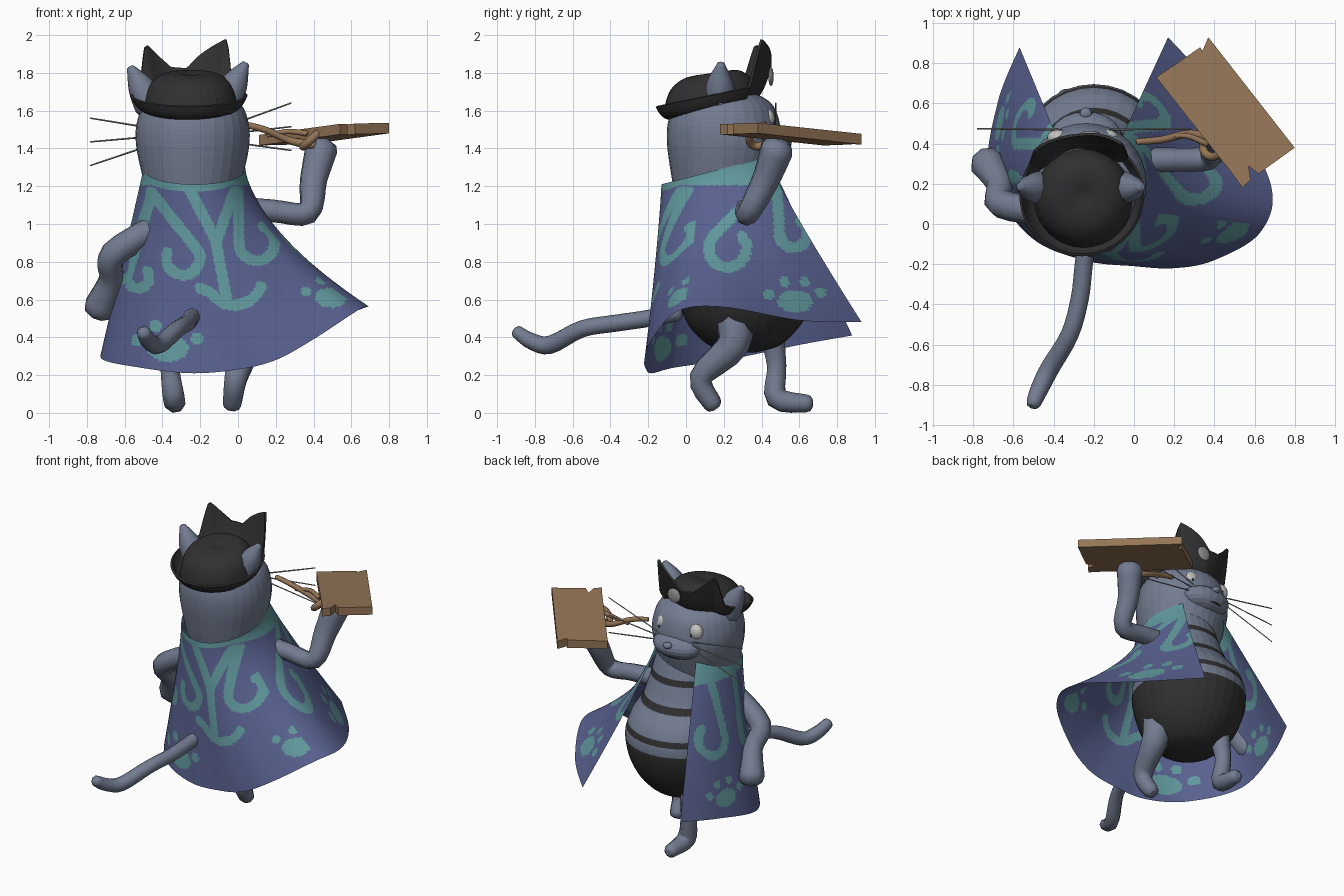
import bpy, bmesh, math
from mathutils import Vector

if "Cube" in bpy.data.objects:
    bpy.data.objects.remove(bpy.data.objects["Cube"], do_unlink=True)


def material(name, *rgb):
    m = bpy.data.materials.new(name)
    m.use_nodes = True
    m.diffuse_color = (*rgb, 1)
    m.node_tree.nodes["Principled BSDF"].inputs["Base Color"].default_value = (*rgb, 1)
    return m


FUR = material("blue_grey_fur", .17, .2, .28)
BLACK = material("charcoal", .03, .03, .03)
BLUE = material("cape_blue", .1, .12, .28)
TEAL = material("cape_teal", .12, .32, .34)
WOOD = material("wood", .3, .18, .095)
WHITE = material("eye_white", .55, .55, .52)
GREY = material("whisker_grey", .3, .3, .31)
parts = []


def finish(name, bm, mats, rule=None):
    """Turn a bmesh into an object, colouring faces by an optional rule."""
    if rule:
        for f in bm.faces:
            f.material_index = rule(f.calc_center_median())
    me = bpy.data.meshes.new(name)
    bm.to_mesh(me)
    bm.free()
    for m in mats:
        me.materials.append(m)
    ob = bpy.data.objects.new(name, me)
    bpy.context.collection.objects.link(ob)
    parts.append(ob)
    return ob


def spline(pts, steps):
    """Smooth path through points of any dimension."""
    out, last = [], len(pts) - 1
    for i in range(last):
        a, b, c, d = pts[max(i - 1, 0)], pts[i], pts[i + 1], pts[min(i + 2, last)]
        for k in range(steps):
            t = k / steps
            out.append([q + .5 * t * (r - p + t * (2*p - 5*q + 4*r - s + t * (3*(q - r) + s - p)))
                        for p, q, r, s in zip(a, b, c, d)])
    return out + [list(pts[last])]


def skin(rows, closed, caps=False):
    bm = bmesh.new()
    grid = [[bm.verts.new(p) for p in row] for row in rows]
    n = len(rows[0])
    for r0, r1 in zip(grid, grid[1:]):
        for j in range(n if closed else n - 1):
            k = (j + 1) % n
            bm.faces.new((r0[j], r0[k], r1[k], r1[j]))
    if caps:
        bm.faces.new(grid[0])
        bm.faces.new(grid[-1])
    bmesh.ops.recalc_face_normals(bm, faces=bm.faces)
    return bm


def loft(name, cx, rings, mats, rule=None, lean=0, steps=5, n=32):
    """Round body from rings of (height, y centre, radius)."""
    rows = []
    for z, cy, r in spline(rings, steps):
        ring = [(math.cos(math.tau * k / n) * r, math.sin(math.tau * k / n) * r) for k in range(n)]
        rows.append([(cx + x, cy + y, z + lean * y) for x, y in ring])
    return finish(name, skin(rows, True, True), mats, rule)


def tube(name, pts, mat, steps=4, sides=2):
    """Tapered limb along points of (x, y, z, radius) with rounded ends."""
    path = spline(pts, steps)
    for end, nxt in ((0, 1), (-1, -2)):
        p, q = Vector(path[end][:3]), Vector(path[nxt][:3])
        r = path[end][3]
        out = (p - q).normalized()
        for reach, size in ((.4, .85), (.65, .45)):
            tip = [*(p + out * r * reach), r * size]
            path = [tip] + path if end == 0 else path + [tip]
    cu = bpy.data.curves.new(name, 'CURVE')
    cu.dimensions = '3D'
    cu.bevel_depth, cu.bevel_resolution, cu.use_fill_caps = 1, sides, True
    sp = cu.splines.new('POLY')
    sp.points.add(len(path) - 1)
    for pt, (x, y, z, r) in zip(sp.points, path):
        pt.co, pt.radius = (x, y, z, 1), r
    tmp = bpy.data.objects.new(name + "_path", cu)
    me = bpy.data.meshes.new_from_object(tmp)
    bpy.data.objects.remove(tmp)
    bm = bmesh.new()
    bm.from_mesh(me)
    bpy.data.meshes.remove(me)
    return finish(name, bm, [mat], lambda c: 0)


def ball(name, at, size, mat):
    bm = bmesh.new()
    bmesh.ops.create_uvsphere(bm, u_segments=20, v_segments=12, radius=1)
    for v in bm.verts:
        v.co = Vector(a + s * c for a, s, c in zip(at, size, v.co))
    return finish(name, bm, [mat])


# Body with dark base and belly stripes, and the head
def striped(c):
    return int(c.z < .73 or any(abs(c.z - s) < .02 for s in (.81, 1.0, 1.17)))


loft("body", -.2, [(.32, .31, .06), (.36, .31, .19), (.47, .31, .3), (.62, .32, .36), (.76, .32, .375),
                   (.88, .31, .345), (1.0, .28, .285), (1.15, .25, .25), (1.3, .23, .22)],
     [FUR, BLACK], striped, steps=12)
loft("head", -.24, [(1.16, .18, .24), (1.27, .19, .27), (1.42, .2, .3), (1.54, .2, .295), (1.64, .2, .25),
                    (1.7, .2, .14), (1.71, .2, .03)], [FUR])
ball("muzzle", (-.24, .43, 1.43), (.18, .13, .09), FUR)
ball("nose", (-.24, .55, 1.465), (.03, .03, .022), FUR)
ball("mouth", (-.25, .515, 1.38), (.06, .025, .008), BLACK)
for side, sx, drop in (("left", 1, 0), ("right", -1, .02)):
    x = -.255 + sx * .125
    ball(side + "_eye", (x, .43, 1.555), (.052, .04, .055), WHITE)
    ball(side + "_pupil", (x + .015, .467, 1.535), (.009, .004, .012), BLACK)
    for i, rise in enumerate((.125, 0, -.125)):
        root = (-.25 + sx * .13, .47, 1.47 + rise * .2, .005)
        end = (-.25 + sx * .53, .475, 1.475 + sx * .04 + rise, .004)
        tube(f"{side}_whisker_{i}", [root, end], GREY, 1, 0)
    ex = -.265 + sx * .2
    tube(side + "_ear", [(ex, .18, 1.65 - drop, .085), (ex + sx * .05, .18, 1.75 - drop, .07),
                         (ex + sx * .1, .185, 1.84 - drop, .025)], FUR)

# Limbs and tail
tube("left_arm", [(-.05, .32, 1.08, .07), (.18, .32, 1.07, .06), (.37, .33, 1.06, .062), (.4, .42, 1.23, .075),
                  (.44, .48, 1.39, .09)], FUR)
tube("right_arm", [(-.42, .06, .99, .07), (-.66, .1, .84, .072), (-.67, .2, .71, .068),
                   (-.73, .3, .56, .088)], FUR)
tube("left_leg", [(0, .25, .52, .11), (.03, .25, .36, .09), (-.01, .08, .19, .065), (-.03, .14, .05, .052)], FUR)
tube("right_leg", [(-.35, .45, .45, .075), (-.36, .48, .25, .055), (-.34, .48, .08, .062),
                   (-.33, .64, .05, .048)], FUR)
tube("tail", [(-.23, -.05, .53, .045), (-.25, -.2, .5, .045), (-.27, -.37, .475, .045), (-.32, -.55, .445, .045),
              (-.42, -.72, .36, .048), (-.47, -.82, .38, .045), (-.5, -.89, .425, .038)], FUR)

# Hat: domed crown and a brim whose front rises into two flared points
loft("hat_crown", -.25, [(1.6, .13, .25), (1.69, .13, .235), (1.75, .13, .205), (1.79, .135, .15),
                         (1.8, .14, .08), (1.79, .14, .02)], [BLACK], lean=.15)
FLAP = [(0, 0), (42, 0), (53, .25), (68, .2), (80, .15), (92, .08), (108, .09), (120, .15), (134, .23),
        (146, .02), (155, 0), (360, 0)]


def flap_height(deg):
    for (a, h), (b, k) in zip(FLAP, FLAP[1:]):
        if a <= deg <= b:
            return h + (k - h) * (deg - a) / (b - a)


brim = []
for i in range(11):
    t, row = i / 10, []
    for deg in range(0, 360, 3):
        c, s = math.cos(math.radians(deg)), math.sin(math.radians(deg))
        flap = flap_height(deg)
        r = .2 + .11 * t ** .6 + .12 * flap * t * t
        row.append((-.26 + r * c, .14 + r * s * .97, 1.6 + .05 * s + t * t * (.08 + .01 * s) + flap * t ** 1.3))
    brim.append(row)
hat_brim = finish("hat_brim", skin(brim, True), [BLACK])
hat_brim.modifiers.new("thickness", 'SOLIDIFY').thickness = .014
ball("hat_patch", (-.22, .45, 1.78), (.05, .014, .05), GREY)

# Cape pattern: curling strokes and paw prints on three panels
def hook(x, z, cx, cz, r, a, b):
    arc = [math.radians(a + (b - a) * k / 12) for k in range(13)]
    return [(x, z)] + [(cx + r * math.cos(w), cz + r * math.sin(w)) for w in arc]


def paw(x, z, r):
    toes = [(x + r * dx, z + r * dz, r * .3, r * .3) for dx, dz in ((-1.5, .4), (-.6, 1.1), (.5, 1.1), (1.4, .5))]
    return [(x, z, r, r * .62)] + toes


STROKES = {
    "back": [hook(-.46, 1.17, -.29, .82, .09, 20, -200), hook(-.2, .66, -.02, .72, .15, 215, 340),
             hook(0, 1.17, .1, .9, .095, 180, 430), hook(-.46, 1.15, -.53, .72, .06, 180, 390),
             [(-.25, 1.17), (-.12, .92), (-.06, .6)], [(-.02, 1.17), (-.11, .92)]],
    "left": [hook(.42, 1.22, .22, .87, .1, 140, 400), hook(.48, 1.2, .57, .95, .075, 190, 420)],
    "right": [hook(.4, 1.22, .5, .85, .1, 180, 420), hook(.2, 1.2, .15, .8, .09, 20, -200)],
}
PAWS = {"back": paw(-.37, .34, .11) + paw(.49, .61, .085), "left": paw(.58, .59, .095),
        "right": paw(.5, .47, .09)}


def painted(panel, x, z):
    p = Vector((x, z))
    for a, b, rx, rz in PAWS[panel]:
        if ((x - a) / rx) ** 2 + ((z - b) / rz) ** 2 < 1:
            return 1
    for line in STROKES[panel]:
        for a, b in zip(line, line[1:]):
            a, d = Vector(a), Vector(b) - Vector(a)
            t = max(0, min(1, (p - a).dot(d) / d.dot(d)))
            if (p - a - d * t).length < .029:
                return 1
    return 0


# Cape sheet: hem points (x, y, z, flare) from the left opening round the back
STEPS, ROWS = 18, 100
hem = spline([(.17, .93, .48, 1.1), (.46, .6, .49, 1.3), (.68, .2, .56, 1.6), (.63, -.04, .54, 1.65),
              (.4, -.18, .39, 1.5), (.2, -.22, .28, 1.3), (0, -.21, .23, 1.1), (-.25, -.18, .21, 1),
              (-.52, -.06, .24, 1), (-.72, .24, .285, 1), (-.68, .6, .36, 1), (-.57, .88, .41, 1)], STEPS)
sheet = []
for i in range(ROWS + 1):
    t, row = i / ROWS, []
    for j, (hx, hy, hz, flare) in enumerate(hem):
        a = math.radians(52 - 287 * j / (len(hem) - 1))
        nx, ny = -.23 + .27 * math.cos(a), .18 + .31 * math.sin(a)
        nz, w = 1.21 + .26 * (ny + .13), t ** flare
        row.append((nx + (hx - nx) * w, ny + (hy - ny) * w, nz + (hz - nz) * t))
    sheet.append(row)
bm = skin(sheet, False)
for n, f in enumerate(bm.faces):
    i, j = divmod(n, len(hem) - 1)
    c, u = f.calc_center_median(), j / STEPS
    panel = "left" if u < 2.8 else "back" if u < 8.6 else "right"
    collar = c.z > 1.205 or i < 4
    f.material_index = 1 if collar else painted(panel, c.x if panel == "back" else c.y, c.z)
finish("cape", bm, [BLUE, TEAL])

# Notched wooden board resting on the raised hand, with its cord
outline = [(.11, .73), (.33, .88), (.34, .86), (.37, .93), (.8, .38), (.62, .25), (.57, .29), (.58, .22),
           (.54, .18), (.49, .25)]
bm = bmesh.new()
base = bm.faces.new([bm.verts.new((x, y, 1.475 + .065 * (x - .55) - .056 * (y - .18))) for x, y in outline])
top = bmesh.ops.extrude_face_region(bm, geom=[base])["geom"]
bmesh.ops.translate(bm, verts=[g for g in top if isinstance(g, bmesh.types.BMVert)], vec=(0, 0, .056))
bmesh.ops.recalc_face_normals(bm, faces=bm.faces)
finish("board", bm, [WOOD])
tube("cord", [(.02, .41, 1.53, .016), (.14, .42, 1.5, .018), (.28, .45, 1.44, .02), (.4, .42, 1.42, .025)], WOOD)
tube("cord_strand", [(.16, .43, 1.47, .012), (.26, .44, 1.49, .014), (.36, .4, 1.48, .016)], WOOD)
loop = [math.tau * k / 8 for k in range(9)]
tube("cord_knot", [(.39 + .045 * math.cos(w), .38 + .045 * math.sin(w), 1.45 + .04 * math.cos(w), .022)
                   for w in loop], WOOD, 2)

# Smooth shading with crisp edges
for ob in bpy.context.view_layer.objects:
    ob.select_set(ob in parts)
bpy.context.view_layer.objects.active = parts[0]
bpy.ops.object.shade_smooth_by_angle(angle=math.radians(42))
